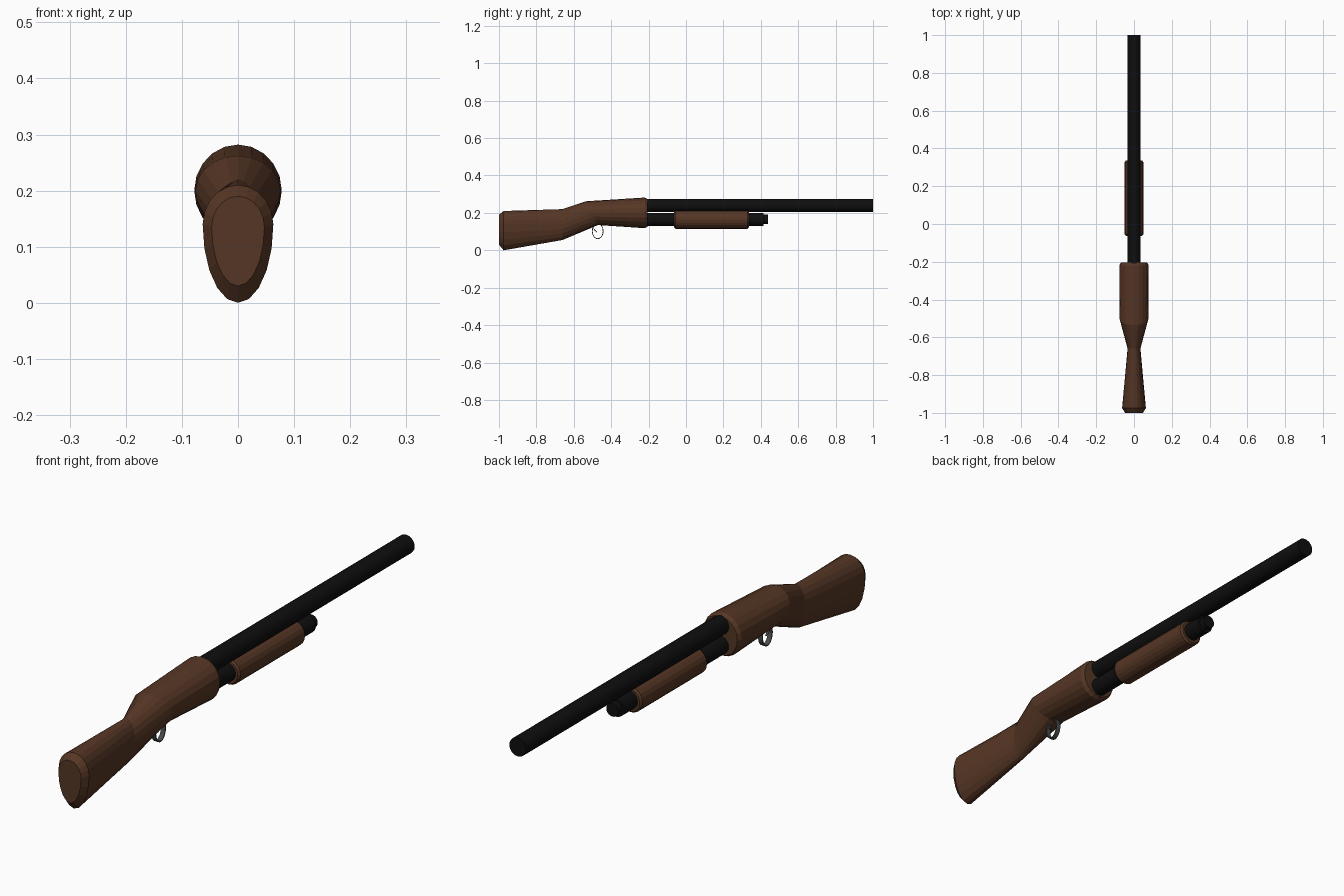
import bpy, bmesh, math

if "Cube" in bpy.data.objects:
    bpy.data.objects.remove(bpy.data.objects["Cube"])


def material(name, rgb):
    m = bpy.data.materials.new(name)
    m.diffuse_color = (*rgb, 1)
    m.use_nodes = True
    m.node_tree.nodes["Principled BSDF"].inputs["Base Color"].default_value = m.diffuse_color
    return m


wood = material("dark_wood", (0.092, 0.037, 0.018))
black = material("black_metal", (0.0045, 0.0045, 0.0048))
grey = material("grey_metal", (0.065, 0.07, 0.072))


def loft(name, sections, mat, sides=20):
    """Skin egg-shaped rings: (y at top, y at bottom, half width, top, widest z, bottom)."""
    bm = bmesh.new()
    rings = []
    for yt, yb, w, top, mid, bot in sections:
        ring = []
        for i in range(sides):
            a = 2 * math.pi * i / sides
            c = math.cos(a)
            z = mid + c * ((top - mid) if c > 0 else (mid - bot))
            y = yb + (yt - yb) * (z - bot) / (top - bot)
            ring.append(bm.verts.new((w * math.sin(a), y, z)))
        rings.append(ring)
    for a, b in zip(rings, rings[1:]):
        for i in range(sides):
            j = (i + 1) % sides
            bm.faces.new((a[i], a[j], b[j], b[i]))
    bm.faces.new(rings[0])
    bm.faces.new(rings[-1])
    finish(name, bm, mat)


def finish(name, bm, mat):
    bmesh.ops.recalc_face_normals(bm, faces=bm.faces)
    me = bpy.data.meshes.new(name)
    bm.to_mesh(me)
    bm.free()
    me.materials.append(mat)
    ob = bpy.data.objects.new(name, me)
    bpy.context.collection.objects.link(ob)


def turned(name, z, profile, mat, sides=20):
    """Round part along y from (y, radius) pairs."""
    loft(name, [(y, y, r, z + r, z, z - r) for y, r in profile], mat, sides)


# Stock and receiver housing in one wooden body
loft("stock", [
    (-1.0, -1.0, 0.047, 0.19, 0.135, 0.03),
    (-0.975, -0.975, 0.063, 0.21, 0.14, 0.0),
    (-0.66, -0.66, 0.034, 0.22, 0.14, 0.055),
    (-0.535, -0.47, 0.076, 0.262, 0.2, 0.135),
    (-0.22, -0.22, 0.078, 0.282, 0.2, 0.118),
    (-0.205, -0.205, 0.07, 0.273, 0.2, 0.126),
], wood)

# Barrel, magazine tube with stepped cap, and sliding fore-end
turned("barrel", 0.24, [(-0.25, 0.035), (1.0, 0.035)], black)
turned("magazine_tube", 0.165,
       [(-0.25, 0.034), (0.415, 0.034), (0.415, 0.025), (0.438, 0.025)], black)
turned("fore_end", 0.164,
       [(-0.063, 0.043), (-0.055, 0.049), (0.328, 0.049), (0.336, 0.043)], wood)

# Trigger guard: thin oval band
bm = bmesh.new()
n = 24
loops = []
for i in range(n):
    a = 2 * math.pi * i / n
    loops.append([bm.verts.new((x, -0.472 + (0.031 - t) * math.cos(a), 0.102 + (0.042 - t) * math.sin(a)))
                  for x, t in ((-0.009, 0), (0.009, 0), (0.009, 0.004), (-0.009, 0.004))])
for i in range(n):
    p, q = loops[i], loops[(i + 1) % n]
    for k in range(4):
        m = (k + 1) % 4
        bm.faces.new((p[k], p[m], q[m], q[k]))
finish("trigger_guard", bm, grey)

# Trigger: slim slanted blade
loft("trigger", [(-0.502, -0.502, 0.005, 0.136, 0.133, 0.13),
                 (-0.49, -0.49, 0.005, 0.112, 0.109, 0.106),
                 (-0.476, -0.476, 0.004, 0.098, 0.096, 0.094)], grey, 8)
